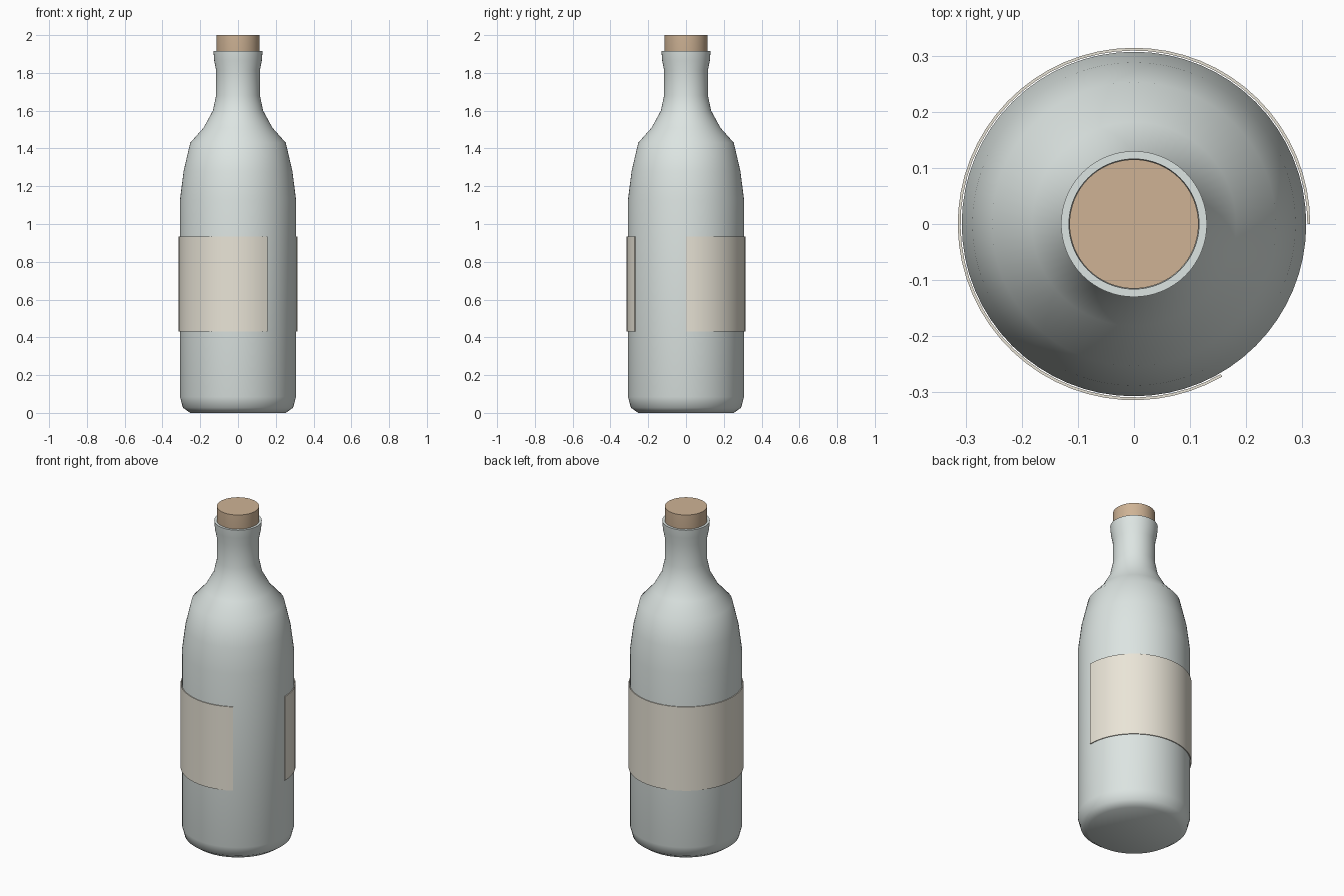
import bpy, bmesh
from math import cos, sin, radians

if "Cube" in bpy.data.objects:
    bpy.data.objects.remove(bpy.data.objects["Cube"])

SEG = 64

def lathe(name, profile, color, start=0, sweep=360, closed=False):
    """Revolve (radius, z) points about z; radius 0 makes a pole."""
    full = sweep == 360
    n = SEG if full else round(SEG * sweep / 360)
    bm = bmesh.new()
    rings = []
    for i in range(n if full else n + 1):
        a = radians(start + sweep * i / n)
        rings.append([bm.verts.new((r * cos(a), r * sin(a), z)) for r, z in profile])
    m = len(profile)
    for i in range(n):
        p, q = rings[i], rings[(i + 1) % len(rings)]
        for j in range(m if closed else m - 1):
            k = (j + 1) % m
            bm.faces.new((p[j], q[j], q[k], p[k]))
    if not full:
        bm.faces.new(rings[0])
        bm.faces.new(rings[-1][::-1])
    bmesh.ops.remove_doubles(bm, verts=bm.verts, dist=1e-5)
    bmesh.ops.recalc_face_normals(bm, faces=bm.faces)
    me = bpy.data.meshes.new(name)
    bm.to_mesh(me)
    bm.free()
    ob = bpy.data.objects.new(name, me)
    bpy.context.collection.objects.link(ob)
    mat = bpy.data.materials.new(name + "_color")
    mat.diffuse_color = (*color, 1)
    mat.use_nodes = True
    mat.node_tree.nodes["Principled BSDF"].inputs["Base Color"].default_value = mat.diffuse_color
    me.materials.append(mat)
    bpy.ops.object.select_all(action='DESELECT')
    ob.select_set(True)
    bpy.context.view_layer.objects.active = ob
    bpy.ops.object.shade_smooth_by_angle(angle=radians(40))
    return ob

# Glass bottle: outer wall up to the lip, then the inner wall back down
outer = [(0, 0), (0.253, 0), (0.292, 0.028), (0.307, 0.085), (0.307, 1.13),
         (0.288, 1.28), (0.253, 1.43), (0.182, 1.51), (0.133, 1.60),
         (0.116, 1.68), (0.116, 1.815), (0.126, 1.865), (0.13, 1.915)]
inner = [(0.116, 1.915), (0.113, 1.865), (0.104, 1.815), (0.104, 1.68),
         (0.121, 1.59), (0.172, 1.495), (0.241, 1.42), (0.276, 1.275),
         (0.295, 1.13), (0.295, 0.09), (0.28, 0.04), (0.25, 0.015), (0, 0.015)]
lathe("bottle", outer + inner, (0.72, 0.78, 0.76))

# Cork stopper, tapering into the neck
lathe("cork", [(0, 1.80), (0.102, 1.80), (0.115, 1.915), (0.115, 2.0), (0, 2.0)],
      (0.62, 0.45, 0.30))

# Paper label wrapping 300 degrees around the body
lathe("label", [(0.309, 0.43), (0.314, 0.43), (0.314, 0.935), (0.309, 0.935)],
      (0.82, 0.78, 0.68), start=0, sweep=300, closed=True)
